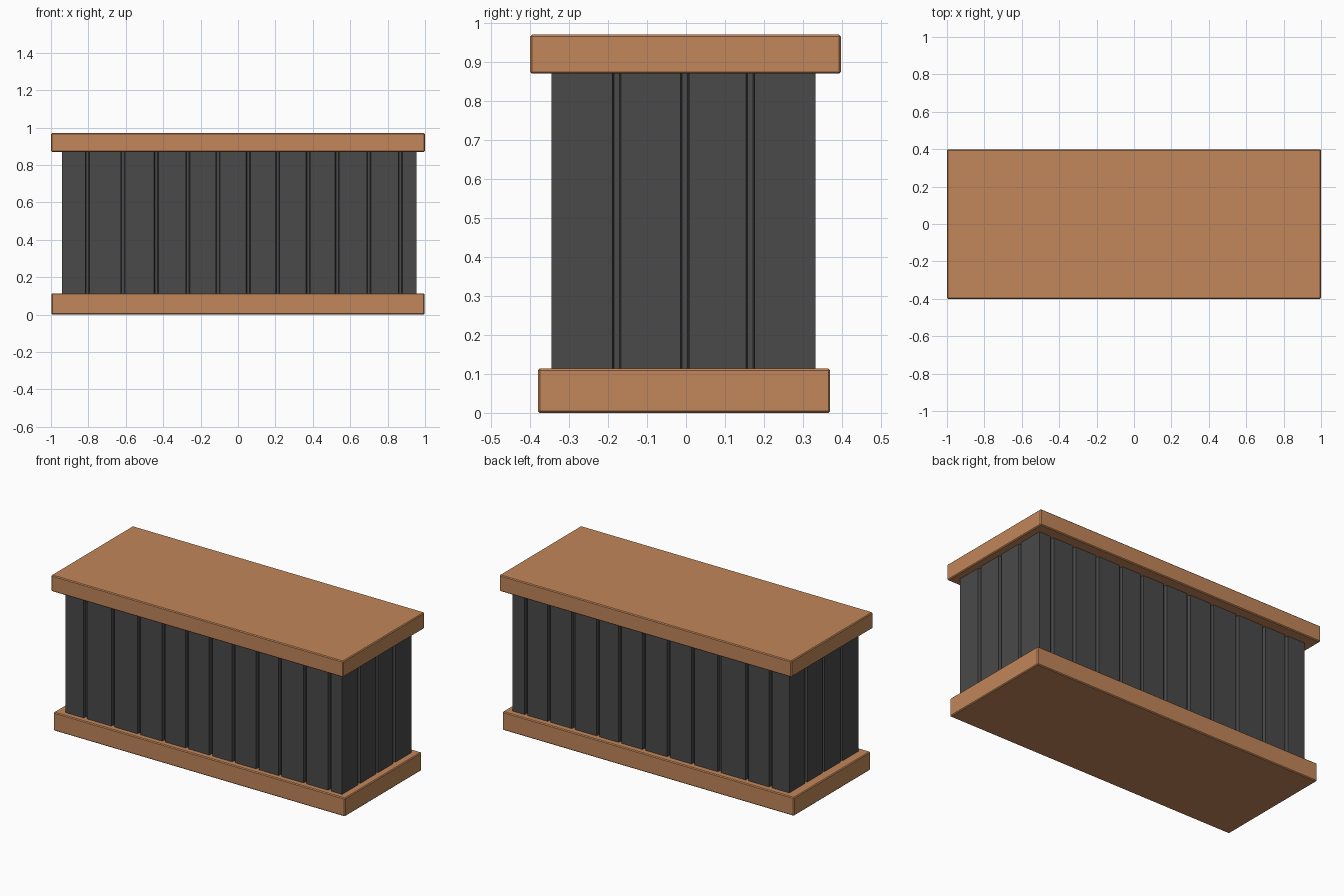
import bpy, bmesh

if "Cube" in bpy.data.objects:
    bpy.data.objects.remove(bpy.data.objects["Cube"])


def material(name, rgb):
    m = bpy.data.materials.new(name)
    m.diffuse_color = (*rgb, 1)
    m.use_nodes = True
    m.node_tree.nodes["Principled BSDF"].inputs["Base Color"].default_value = m.diffuse_color
    return m


WOOD = material("warm wood", (0.54, 0.24, 0.10))
DARK = material("charcoal planks", (0.068, 0.068, 0.068))


def prism(name, outline, z0, z1, mat, bevel=0):
    """Extrude a plan outline (counter-clockwise) from z0 to z1."""
    bm = bmesh.new()
    face = bm.faces.new([bm.verts.new((x, y, z0)) for x, y in outline])
    ext = bmesh.ops.extrude_face_region(bm, geom=[face])["geom"]
    for v in ext:
        if isinstance(v, bmesh.types.BMVert):
            v.co.z = z1
    bmesh.ops.recalc_face_normals(bm, faces=bm.faces)
    me = bpy.data.meshes.new(name)
    bm.to_mesh(me)
    bm.free()
    me.materials.append(mat)
    ob = bpy.data.objects.new(name, me)
    bpy.context.collection.objects.link(ob)
    if bevel:
        mod = ob.modifiers.new("soft edges", 'BEVEL')
        mod.width = bevel
        mod.segments = 1
    return ob


def rect(x0, x1, y0, y1):
    return [(x0, y0), (x1, y0), (x1, y1), (x0, y1)]


# Counter top and plinth
prism("counter_top", rect(-1, 1, -0.40, 0.398), 0.87, 0.97, WOOD, 0.005)
prism("base_plinth", rect(-0.998, 0.998, -0.38, 0.37), 0.003, 0.117, WOOD, 0.005)

# Plank-clad body: outline with a notch at every seam between planks
X0, X1, Y0, Y1 = -0.94, 0.955, -0.345, 0.332
front_seams = [-0.805, -0.615, -0.437, -0.268, -0.107, 0.055,
               0.212, 0.375, 0.53, 0.70, 0.868]
back_seams = [-0.812, -0.65, -0.46, -0.28, -0.113, 0.055,
              0.22, 0.37, 0.54, 0.705, 0.863]
side_seams = [-0.178, -0.003, 0.165]
DEPTH = 0.02
NOTCH = [(-0.011, 0), (-0.007, DEPTH), (0.007, DEPTH), (0.011, 0)]

outline = [(X0, Y0)]
outline += [(s + a, Y0 + d) for s in front_seams for a, d in NOTCH]
outline += [(X1, Y0)]
outline += [(X1 - d, s + a) for s in side_seams for a, d in NOTCH]
outline += [(X1, Y1)]
outline += [(s - a, Y1 - d) for s in reversed(back_seams) for a, d in NOTCH]
outline += [(X0, Y1)]
outline += [(X0 + d, s - a) for s in reversed(side_seams) for a, d in NOTCH]
prism("plank_body", outline, 0.11, 0.875, DARK)

# Rest the plinth on the ground
bpy.data.objects["base_plinth"].location.z = -0.003
